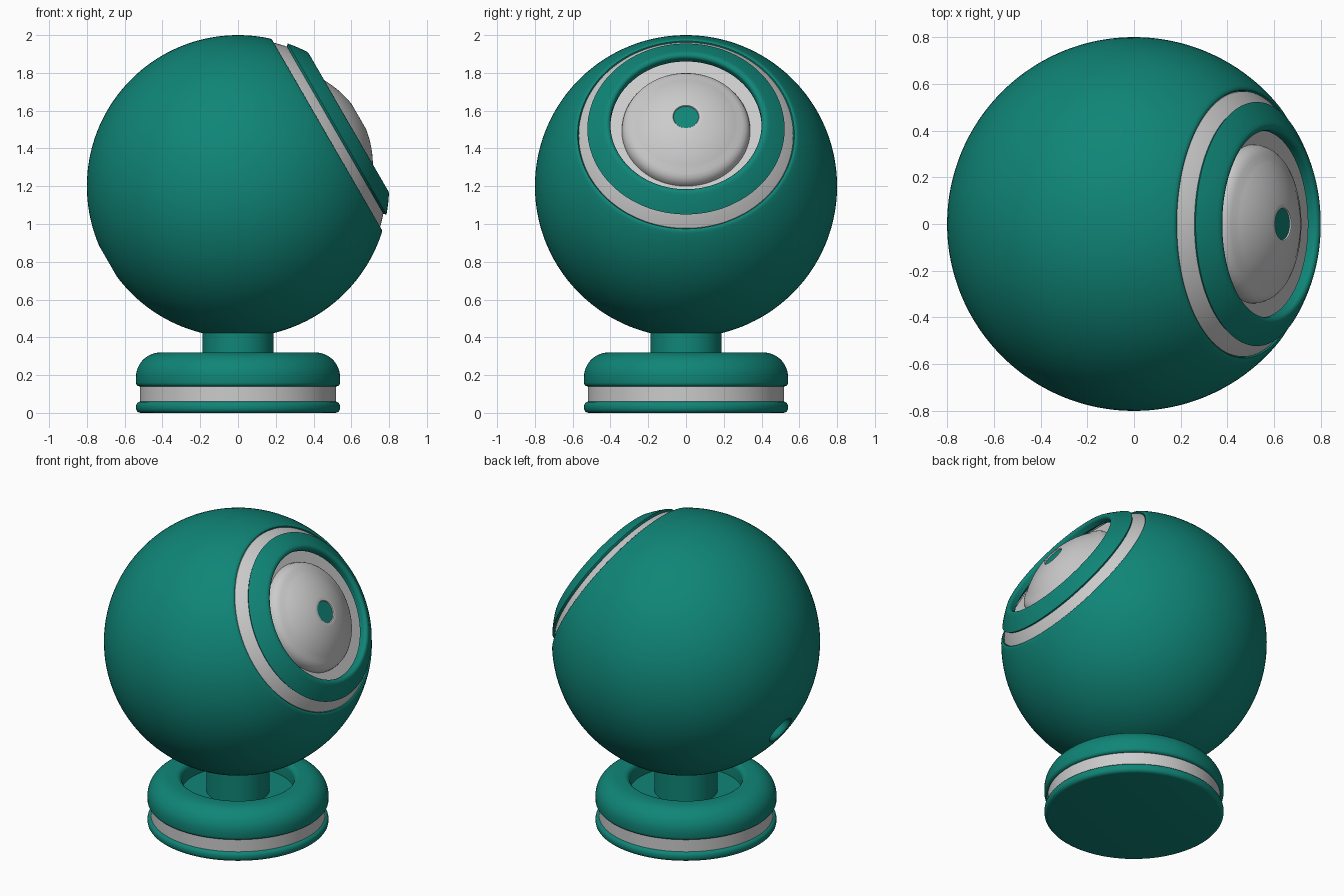
import bpy, bmesh, math
from mathutils import Matrix

if "Cube" in bpy.data.objects:
    bpy.data.objects.remove(bpy.data.objects["Cube"])


def paint(name, colour):
    mat = bpy.data.materials.new(name)
    mat.diffuse_color = (*colour, 1)
    mat.use_nodes = True
    mat.node_tree.nodes["Principled BSDF"].inputs["Base Color"].default_value = mat.diffuse_color
    return mat


green = paint("green_paint", (0.005, 0.235, 0.185))
grey = paint("grey_metal", (0.6, 0.6, 0.6))

UPRIGHT = Matrix.Identity(4)
# the head's axis points right and 30 degrees up
HEAD = Matrix.Translation((0, 0, 1.2)) @ Matrix.Rotation(math.radians(60), 4, 'Y')


def ball_arc(radius, a0, a1, n):
    """(r, height) points on a sphere between two heights."""
    t0, t1 = math.acos(a0 / radius), math.acos(a1 / radius)
    ts = [t0 + (t1 - t0) * i / n for i in range(n + 1)]
    return [(radius * math.sin(t), radius * math.cos(t)) for t in ts]


def corner(cx, cz, radius, deg0, deg1, n=8):
    """(r, height) points of a rounded corner."""
    angs = [math.radians(deg0 + (deg1 - deg0) * i / n) for i in range(n + 1)]
    return [(cx + radius * math.cos(a), cz + radius * math.sin(a)) for a in angs]


def lathe(name, profile, place, mat, closed=False, steps=128):
    bm = bmesh.new()
    vs = [bm.verts.new((r, 0, z)) for r, z in profile]
    es = [bm.edges.new(p) for p in zip(vs, vs[1:])]
    if closed:
        es.append(bm.edges.new((vs[-1], vs[0])))
    bmesh.ops.spin(bm, geom=vs + es, cent=(0, 0, 0), axis=(0, 0, 1),
                   angle=math.tau, steps=steps)
    bmesh.ops.remove_doubles(bm, verts=bm.verts, dist=1e-5)
    bmesh.ops.recalc_face_normals(bm, faces=bm.faces)
    me = bpy.data.meshes.new(name)
    bm.to_mesh(me)
    bm.free()
    me.shade_smooth()
    me.set_sharp_from_angle(angle=math.radians(42))
    me.materials.append(mat)
    ob = bpy.data.objects.new(name, me)
    bpy.context.collection.objects.link(ob)
    ob.matrix_world = place


# base: foot plate, grey band, rounded upper ring with a dished top
lathe("base_foot", [(0, 0)] + corner(0.515, 0.025, 0.025, -90, 0, 4)
      + corner(0.515, 0.035, 0.025, 0, 90, 4) + [(0, 0.06)], UPRIGHT, green)
lathe("base_band", [(0, 0.05), (0.52, 0.05), (0.52, 0.15), (0, 0.15)], UPRIGHT, grey)
lathe("base_ring", [(0, 0.14)] + corner(0.52, 0.16, 0.02, -90, 0, 4)
      + corner(0.41, 0.19, 0.13, 0, 90, 12) + corner(0.37, 0.285, 0.035, 90, 180, 6)
      + [(0.335, 0.22), (0, 0.22)], UPRIGHT, green)
lathe("neck_post", [(0, 0.2), (0.187, 0.2), (0.187, 0.46), (0, 0.46)], UPRIGHT, green)

# head shell: sphere with a small socket at the back and a rounded cut at the front
lathe("head_shell", [(0, -0.71), (0.082, -0.71), (0.082, -0.775), (0.087, -0.788)]
      + ball_arc(0.8, -0.7945, 0.533, 56)
      + [(0.589, 0.54), (0.581, 0.544), (0.574, 0.543), (0.57, 0.538),
         (0.568, 0.53), (0.568, 0.5), (0, 0.5)], HEAD, green)

# grey trim showing in the groove behind the bezel
lathe("groove_trim", [(0, 0.49), (0.568, 0.49)] + ball_arc(0.783, 0.539, 0.606, 6)
      + [(0.49, 0.606), (0.49, 0.57), (0, 0.57)], HEAD, grey)

# bezel ring around the lens
lathe("lens_bezel", [(0.50, 0.59), (0.515, 0.596)] + ball_arc(0.8, 0.606, 0.674, 8)
      + corner(0.42, 0.656, 0.02, 75, 180, 6) + [(0.40, 0.628), (0.44, 0.61)],
      HEAD, green, closed=True)

# domed lens with a steep rounded rim and a small centre hole, on a grey floor
dome = [(0.52 * math.sin(t), 0.224 + 0.52 * math.cos(t))
        for t in [0.56 - 0.415 * i / 14 for i in range(15)]]
lathe("lens_floor", [(0, 0.55), (0.48, 0.55), (0.48, 0.59), (0, 0.59)], HEAD, grey)
lathe("lens", [(0, 0.57), (0.34, 0.57), (0.34, 0.59), (0.337, 0.61), (0.33, 0.627),
               (0.318, 0.642), (0.3, 0.654)] + dome
      + [(0.069, 0.737), (0.066, 0.732), (0.066, 0.72), (0, 0.72)], HEAD, grey)
lathe("lens_button", [(0, 0.71), (0.066, 0.71), (0.066, 0.731), (0, 0.731)], HEAD, green)
